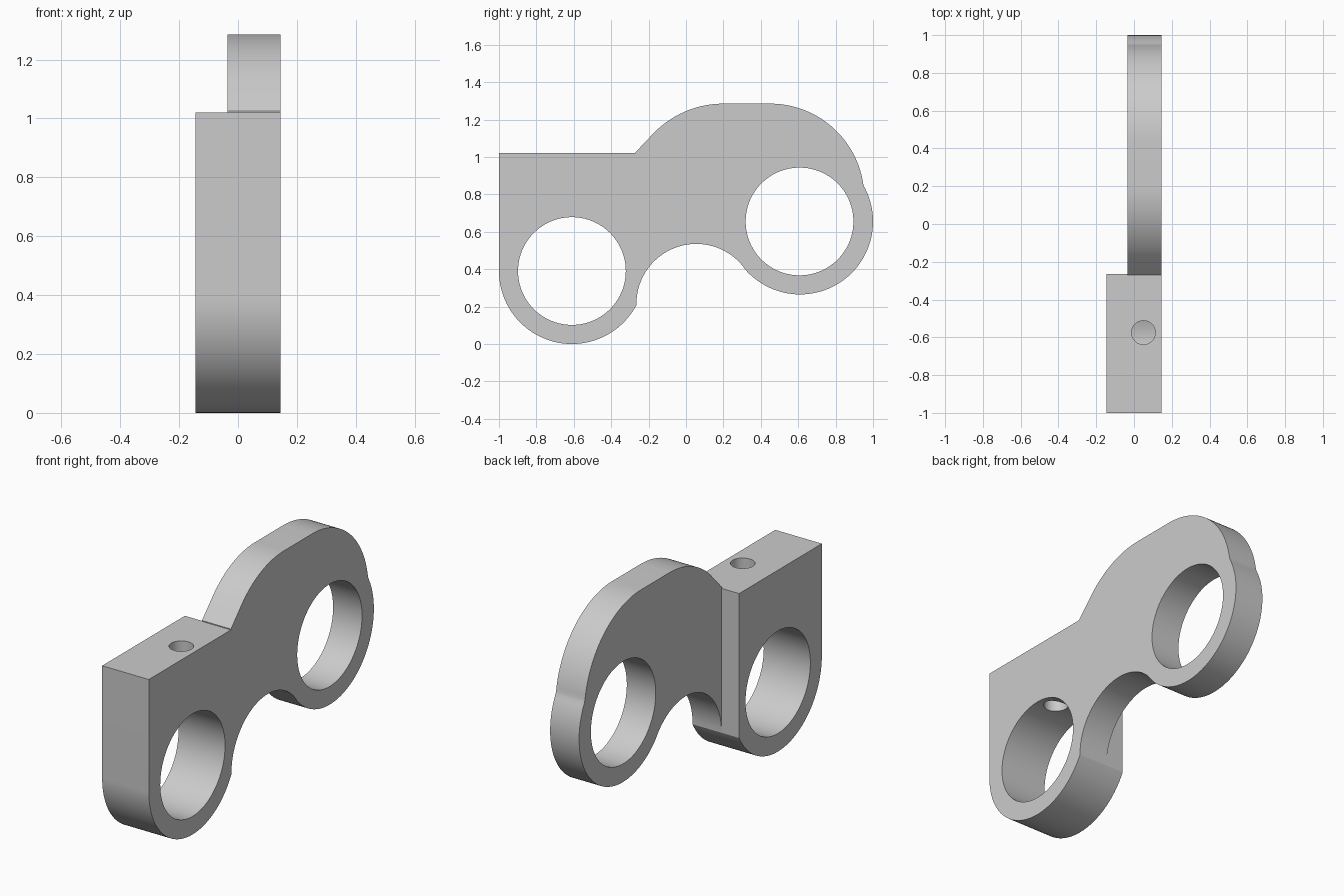
import bpy
import bmesh
from math import sin, cos, radians

old = bpy.data.objects.get("Cube")
if old:
    bpy.data.objects.remove(old, do_unlink=True)

# Plain grey material
grey = bpy.data.materials.new("grey metal")
grey.use_nodes = True
colour = (0.6, 0.6, 0.6, 1)
grey.diffuse_color = colour
grey.node_tree.nodes["Principled BSDF"].inputs["Base Color"].default_value = colour


def arc(centre, radius, start, end, steps=40):
    angles = [radians(start + (end - start) * i / steps) for i in range(steps + 1)]
    return [(centre[0] + radius * cos(a), centre[1] + radius * sin(a)) for a in angles]


def extrude_profile(name, points, x_min, x_max):
    """Extrude a (y, z) outline along x."""
    bm = bmesh.new()
    face = bm.faces.new([bm.verts.new((x_min, y, z)) for y, z in points])
    grown = bmesh.ops.extrude_face_region(bm, geom=[face])["geom"]
    moved = [v for v in grown if isinstance(v, bmesh.types.BMVert)]
    bmesh.ops.translate(bm, verts=moved, vec=(x_max - x_min, 0, 0))
    bmesh.ops.recalc_face_normals(bm, faces=bm.faces)
    mesh = bpy.data.meshes.new(name)
    bm.to_mesh(mesh)
    bm.free()
    mesh.materials.append(grey)
    obj = bpy.data.objects.new(name, mesh)
    bpy.context.collection.objects.link(obj)
    return obj


def combine(target, other, operation):
    """Apply a boolean and remove the helper."""
    mod = target.modifiers.new(operation, "BOOLEAN")
    mod.operation = operation
    mod.solver = "EXACT"
    mod.object = other
    bpy.context.view_layer.objects.active = target
    bpy.ops.object.modifier_apply(modifier=mod.name)
    bpy.data.objects.remove(other, do_unlink=True)


SIDE = 0.145
low_ring, high_ring = (-0.61, 0.39), (0.61, 0.655)

# Thick clamp block with a rounded foot
block = [(-0.265, 1.02), (-1, 1.02)] + arc(low_ring, 0.39, 180, 332.2, 64)
bracket = extrude_profile("bracket", block, -SIDE, SIDE)

# Thin offset arm: underside hollow, ring, crown and shoulder
arm = [(-0.4, 1.0), (-0.4, 0.25)]
arm += arc((0.055, 0.215), 0.32, 180, 38.4)
arm += arc(high_ring, 0.39, 218.4, 388.5, 64)[1:]
arm += arc((0.45, 0.782), 0.503, 6.6, 90)[1:]
arm += arc((0.2, 0.765), 0.52, 90, 135, 24)
arm += [(-0.27, 1.025), (-0.27, 1.0)]
combine(bracket, extrude_profile("arm", arm, -0.035, SIDE), "UNION")

# Two large bores
for y, z in (low_ring, (0.607, 0.655)):
    bore = extrude_profile("bore", arc((y, z), 0.288, 0, 357, 119), -0.3, 0.3)
    combine(bracket, bore, "DIFFERENCE")

# Screw hole from the top of the block into the lower bore
bpy.ops.mesh.primitive_cylinder_add(vertices=48, radius=0.063, depth=0.7,
                                    location=(0.05, -0.575, 0.85))
combine(bracket, bpy.context.object, "DIFFERENCE")

# Single material and crisp smooth shading
bracket.data.materials.clear()
bracket.data.materials.append(grey)
bracket.data.polygons.foreach_set("material_index", [0] * len(bracket.data.polygons))
bpy.ops.object.select_all(action="DESELECT")
bracket.select_set(True)
bpy.context.view_layer.objects.active = bracket
bpy.ops.object.shade_smooth_by_angle(angle=radians(15))
